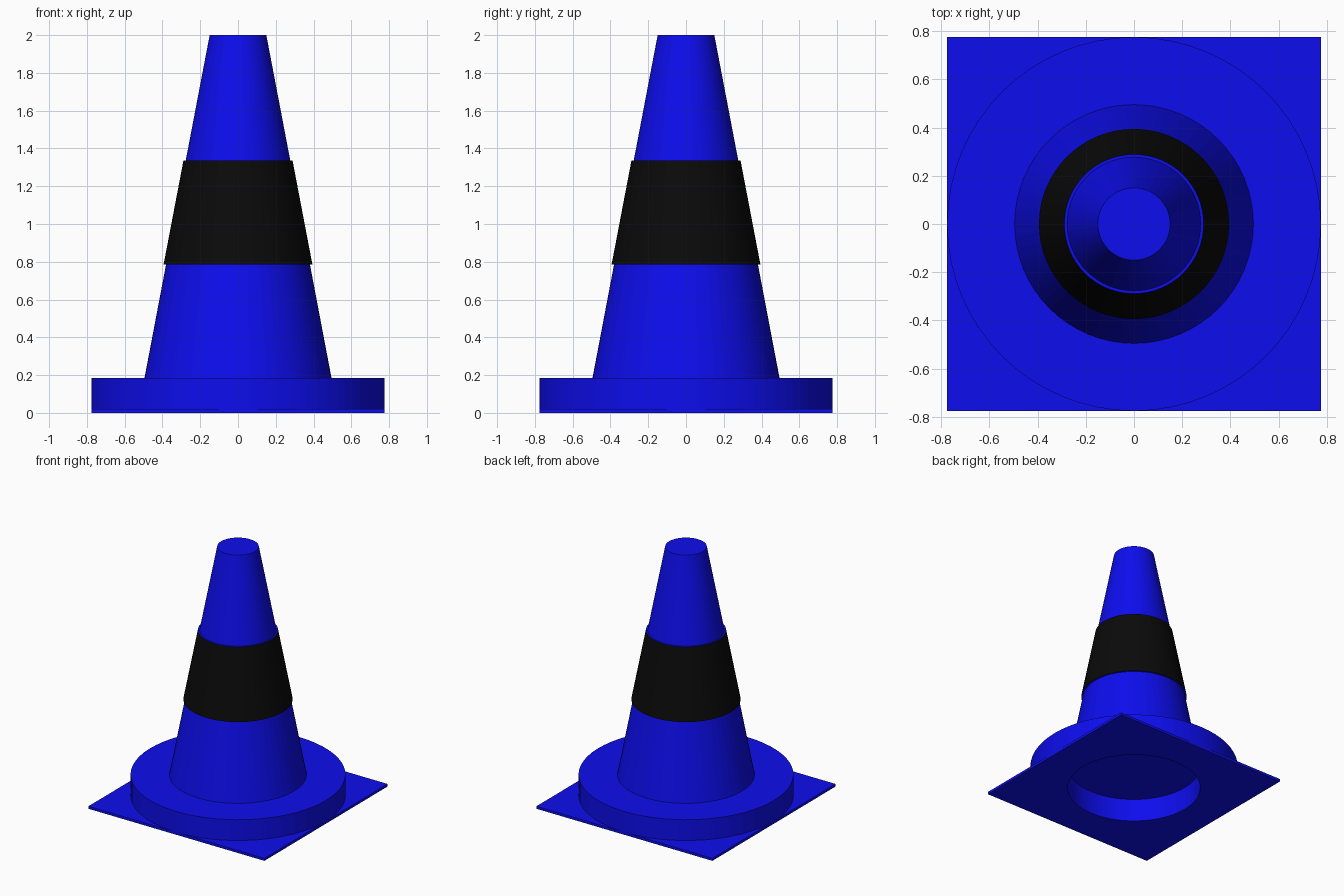
import bpy, bmesh, math

if "Cube" in bpy.data.objects:
    bpy.data.objects.remove(bpy.data.objects["Cube"])

SEG = 64
HALF = 0.775       # half width of the foot
CONE_R = 0.495     # cone radius where it meets the foot


def material(name, color):
    m = bpy.data.materials.new(name)
    m.diffuse_color = color
    m.use_nodes = True
    m.node_tree.nodes["Principled BSDF"].inputs["Base Color"].default_value = m.diffuse_color
    return m


BLUE = material("blue_plastic", (0.004, 0.004, 0.85, 1))
BLACK = material("black_band", (0.003, 0.003, 0.003, 1))


def finish(name, bm, mats):
    bmesh.ops.recalc_face_normals(bm, faces=bm.faces)
    mesh = bpy.data.meshes.new(name)
    bm.to_mesh(mesh)
    bm.free()
    for m in mats:
        mesh.materials.append(m)
    ob = bpy.data.objects.new(name, mesh)
    bpy.context.collection.objects.link(ob)
    bpy.ops.object.select_all(action='DESELECT')
    ob.select_set(True)
    bpy.context.view_layer.objects.active = ob
    bpy.ops.object.shade_smooth_by_angle(angle=math.radians(30))
    return ob


def point(r, i, z):
    a = 2 * math.pi * i / SEG
    return (r * math.cos(a), r * math.sin(a), z)


def lathe(name, profile, mats, closed=False, dark=()):
    """Turn a (radius, z) profile; open profiles get flat end caps."""
    bm = bmesh.new()
    rings = [[bm.verts.new(point(r, i, z)) for i in range(SEG)] for r, z in profile]
    count = len(rings) if closed else len(rings) - 1
    for k in range(count):
        a, b = rings[k], rings[(k + 1) % len(rings)]
        for i in range(SEG):
            j = (i + 1) % SEG
            f = bm.faces.new((a[i], a[j], b[j], b[i]))
            f.material_index = 1 if k in dark else 0
    if not closed:
        bm.faces.new(rings[0])
        bm.faces.new(rings[-1])
    return finish(name, bm, mats)


# Cone body with a raised black band
lathe("cone_body",
      [(CONE_R, 0.185), (0.381, 0.785), (0.394, 0.785),
       (0.289, 1.335), (0.277, 1.335), (0.15, 2.0)],
      [BLUE, BLACK], dark={2})

# Round foot, open in the middle underneath
lathe("base_ring",
      [(HALF, 0), (HALF, 0.185), (CONE_R, 0.185), (CONE_R, 0)],
      [BLUE], closed=True)

# Thin corner plates that square off the foot: one corner, mirrored
bm = bmesh.new()
corner = bm.verts.new((HALF, HALF, 0))
arc = [bm.verts.new(point(HALF, i, 0)) for i in range(SEG // 4 + 1)]
fan = [bm.faces.new((corner, b, a)) for a, b in zip(arc, arc[1:])]
top = bmesh.ops.extrude_face_region(bm, geom=fan, use_keep_orig=True)
bmesh.ops.translate(bm, vec=(0, 0, 0.02),
                    verts=[g for g in top["geom"] if isinstance(g, bmesh.types.BMVert)])
plate = finish("base_corners", bm, [BLUE])
mirror = plate.modifiers.new("mirror", 'MIRROR')
mirror.use_axis = (True, True, False)
